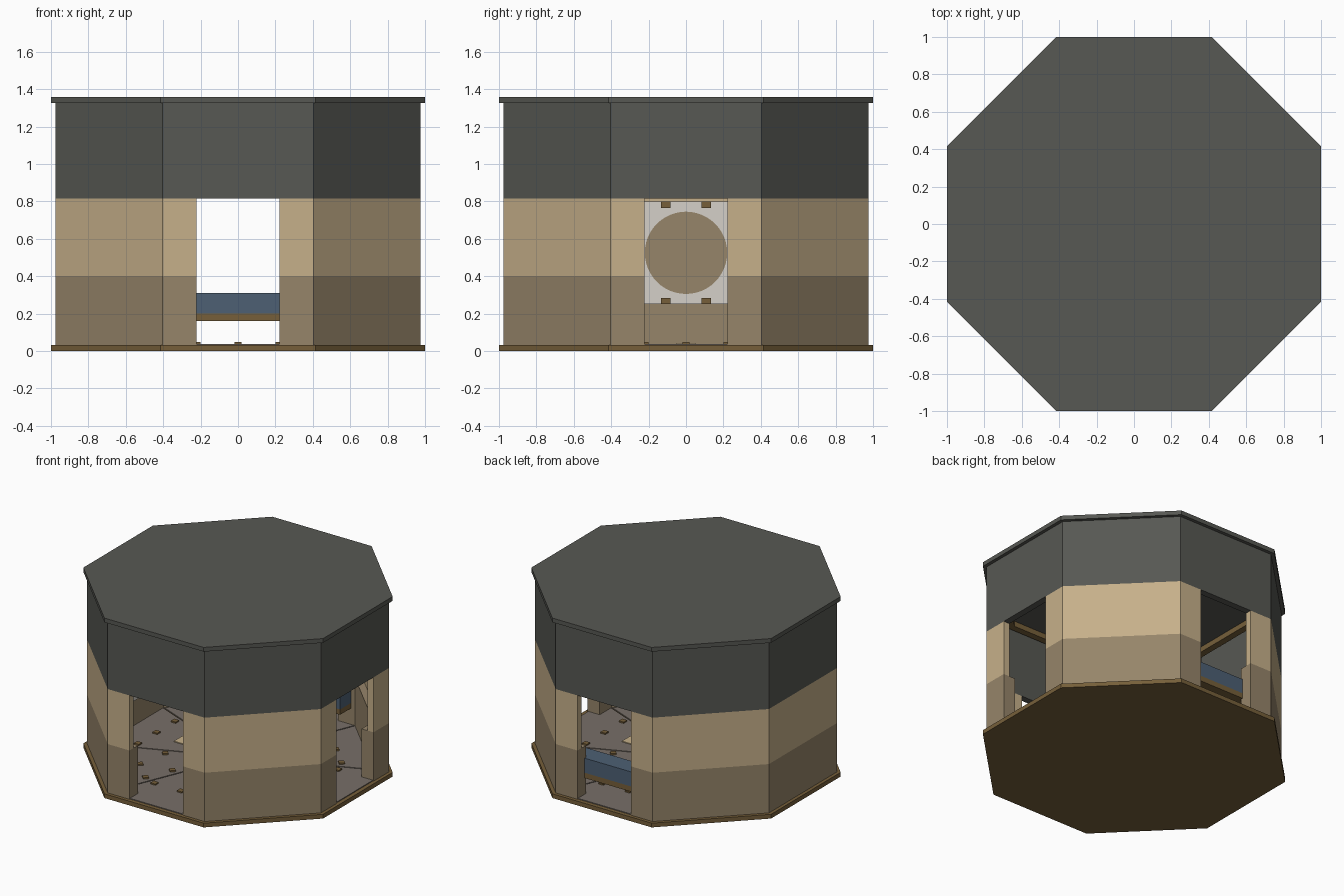
import bpy, bmesh, math
from mathutils import Matrix

cube = bpy.data.objects.get("Cube")
if cube:
    bpy.data.objects.remove(cube, do_unlink=True)

TAN = math.tan(math.pi / 8)
DOOR = 0.222            # half width of the openings
WALL = 0.975            # outer wall distance from the centre
OPEN_SIDES = (0, 2, 6)  # right, back and front sides; the others are solid


def material(name, rgb):
    m = bpy.data.materials.new(name)
    m.use_nodes = True
    lin = [((c / 255 + 0.055) / 1.055) ** 2.4 for c in rgb] + [1]
    m.diffuse_color = lin
    m.node_tree.nodes["Principled BSDF"].inputs["Base Color"].default_value = lin
    return m


charcoal = material("charcoal", (87, 88, 83))
sand = material("sand", (198, 176, 138))
taupe = material("taupe", (150, 133, 106))
wood = material("wood", (118, 95, 58))
floor_grey = material("floor grey", (120, 111, 104))
blue = material("cushion blue", (77, 96, 116))
pale = material("pale grey", (213, 208, 200))


def prism(bm, points, z0, z1, side=0):
    """Extrude a plan outline upward, turned to one of the eight sides."""
    turn = Matrix.Rotation(side * math.pi / 4, 3, 'Z')
    verts = [bm.verts.new(turn @ bm_vec(p, z0)) for p in points]
    base = bm.faces.new(verts)
    top = bmesh.ops.extrude_face_region(bm, geom=[base])["geom"]
    moved = [v for v in top if isinstance(v, bmesh.types.BMVert)]
    bmesh.ops.translate(bm, verts=moved, vec=(0, 0, z1 - z0))


def bm_vec(p, z):
    return Matrix.Translation((p[0], p[1], z)).to_translation()


def block(r0, r1, u0, u1):
    return [(r0, u0), (r1, u0), (r1, u1), (r0, u1)]


def mitred(r0, r1):
    return [(r0, -r0 * TAN), (r1, -r1 * TAN), (r1, r1 * TAN), (r0, r0 * TAN)]


def finish(name, bm, mat):
    bmesh.ops.recalc_face_normals(bm, faces=bm.faces)
    mesh = bpy.data.meshes.new(name)
    bm.to_mesh(mesh)
    bm.free()
    mesh.materials.append(mat)
    obj = bpy.data.objects.new(name, mesh)
    bpy.context.collection.objects.link(obj)
    return obj


def octagon(name, r, z0, z1, mat):
    bm = bmesh.new()
    R = r / math.cos(math.pi / 8)
    angles = [math.pi / 8 + i * math.pi / 4 for i in range(8)]
    prism(bm, [(R * math.cos(a), R * math.sin(a)) for a in angles], z0, z1)
    return finish(name, bm, mat)


def wall_ring(name, r0, r1, z0, z1, mat, doors):
    bm = bmesh.new()
    for side in range(8):
        if doors and side in OPEN_SIDES:
            for s in (-1, 1):
                prism(bm, [(r0, s * DOOR), (r1, s * DOOR),
                           (r1, s * r1 * TAN), (r0, s * r0 * TAN)], z0, z1, side)
        else:
            prism(bm, mitred(r0, r1), z0, z1, side)
    return finish(name, bm, mat)


# Base and roof slabs
octagon("base_slab", 1.0, 0, 0.032, wood)
octagon("roof_slab", 1.0, 1.325, 1.357, charcoal)

# Walls in three bands, the lowest one thicker
wall_ring("lower_wall", 0.875, WALL, 0.032, 0.40, taupe, True)
wall_ring("middle_wall", 0.925, WALL, 0.40, 0.815, sand, True)
wall_ring("upper_wall", 0.925, WALL, 0.815, 1.325, charcoal, False)
wall_ring("ceiling_beams", 0.85, 0.90, 1.285, 1.325, wood, False)

# Wedge floor tiles with narrow seams
bm = bmesh.new()
for side in range(8):
    prism(bm, [(0.012, 0), (0.97, -0.97 * TAN + 0.005),
               (0.97, 0.97 * TAN - 0.005)], 0.03, 0.038, side)
finish("floor_tiles", bm, floor_grey)

# Floor fixings
bm = bmesh.new()
for side in range(8):
    spots = [(0.68, u) for u in (-0.22, 0, 0.22)]
    if side % 2:
        spots += [(0.48, u) for u in (-0.14, 0.14)]
    for r, u in spots:
        prism(bm, block(r - 0.02, r + 0.02, u - 0.02, u + 0.02), 0.037, 0.048, side)
finish("floor_fixings", bm, wood)

# Small pale plates on the floor
bm = bmesh.new()
for side in (0, 4):
    prism(bm, block(0.4, 0.5, -0.05, 0.05), 0.037, 0.044, side)
finish("floor_plates", bm, sand)

# Bench across the back opening
for name, z0, z1, mat in (("bench_board", 0.16, 0.20, wood),
                          ("bench_cushion", 0.20, 0.31, blue)):
    bm = bmesh.new()
    prism(bm, block(0.745, 0.89, -0.33, 0.33), z0, z1, 2)
    finish(name, bm, mat)

# Wall panel on the closed side, with a round inset and clips
bm = bmesh.new()
prism(bm, block(0.84, 0.925, -0.26, 0.26), 0.25, 0.80, 4)
finish("wall_panel", bm, pale)

bm = bmesh.new()
bmesh.ops.create_cone(bm, cap_ends=True, segments=48, radius1=0.22, radius2=0.22,
                      depth=0.008, matrix=Matrix.Translation((-0.838, 0, 0.525))
                      @ Matrix.Rotation(math.pi / 2, 4, 'Y'))
finish("panel_disc", bm, taupe)

bm = bmesh.new()
for z in (0.25, 0.765):
    for u in (-0.108, 0.108):
        prism(bm, block(0.815, 0.845, u - 0.026, u + 0.026), z, z + 0.033, 4)
finish("panel_clips", bm, wood)
